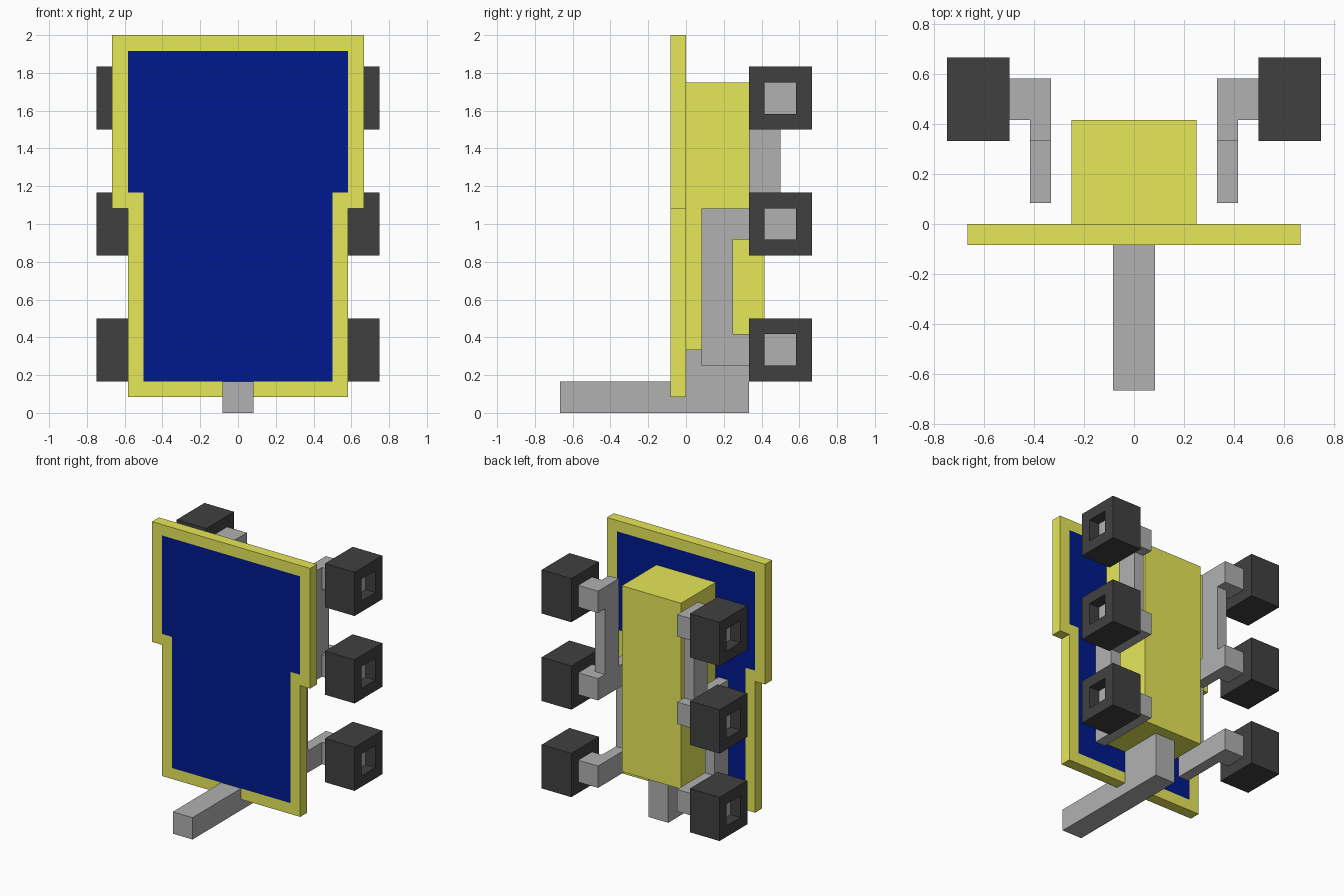
import bpy, bmesh
from mathutils import Vector

if "Cube" in bpy.data.objects:
    bpy.data.objects.remove(bpy.data.objects["Cube"])

U = 1 / 12  # the model sits on a grid of twelfths


def material(name, rgb):
    m = bpy.data.materials.new(name)
    m.diffuse_color = (*rgb, 1)
    m.use_nodes = True
    m.node_tree.nodes["Principled BSDF"].inputs["Base Color"].default_value = m.diffuse_color
    return m


YELLOW = material("yellow", (0.8, 0.8, 0.1))
BLUE = material("deep blue", (0.0, 0.01, 0.27))
GREY = material("grey", (0.44, 0.44, 0.44))
DARK = material("charcoal", (0.0513, 0.0513, 0.0513))


def finish(bm, name, *mats):
    bmesh.ops.recalc_face_normals(bm, faces=bm.faces[:])
    mesh = bpy.data.meshes.new(name)
    bm.to_mesh(mesh)
    bm.free()
    for m in mats:
        mesh.materials.append(m)
    obj = bpy.data.objects.new(name, mesh)
    bpy.context.collection.objects.link(obj)
    return obj


def prism(points, offset):
    """Extruded polygon, with outward normals."""
    bm = bmesh.new()
    face = bm.faces.new([bm.verts.new(Vector(p) * U) for p in points])
    ext = bmesh.ops.extrude_face_region(bm, geom=[face], use_keep_orig=True)
    verts = [g for g in ext["geom"] if isinstance(g, bmesh.types.BMVert)]
    bmesh.ops.translate(bm, verts=verts, vec=Vector(offset) * U)
    bmesh.ops.recalc_face_normals(bm, faces=bm.faces[:])
    bm.normal_update()
    return bm


def side_profile(x0, x1, yz):
    return prism([(x0, y, z) for y, z in yz], (x1 - x0, 0, 0))


def box(x0, x1, y0, y1, z0, z1):
    return side_profile(x0, x1, [(y0, z0), (y1, z0), (y1, z1), (y0, z1)])


# Stepped panel with blue inset faces on front and back
half = [(7, 1), (7, 13), (8, 13), (8, 24)]
outline = half + [(-x, z) for x, z in reversed(half)]
bm = prism([(x, -1, z) for x, z in outline], (0, 1, 0))
broad = [f for f in bm.faces if abs(f.normal.y) > 0.9]
bmesh.ops.inset_individual(bm, faces=broad, thickness=U, use_even_offset=True)
for f in broad:
    f.material_index = 1
finish(bm, "panel", YELLOW, BLUE)

# Rear housing
finish(box(-3, 3, 0, 5, 4, 21), "rear_housing", YELLOW)

# Towing bar with raised rear block
finish(side_profile(-1, 1, [(-8, 0), (4, 0), (4, 4), (0, 4), (0, 2), (-8, 2)]),
       "tow_bar", GREY)

LOWER = [(1, 3), (7, 3), (7, 5), (3, 5), (3, 11), (4, 11), (4, 13), (1, 13)]
UPPER = [(4, 11), (7, 11), (7, 13), (6, 13), (6, 19), (7, 19), (7, 21), (4, 21)]

for s, side in ((1, "right"), (-1, "left")):
    # Suspension brackets
    finish(side_profile(4 * s, 5 * s, LOWER), f"lower_bracket_{side}", GREY)
    finish(side_profile(4 * s, 5 * s, UPPER), f"upper_bracket_{side}", GREY)
    for i, z in enumerate((4, 12, 20)):
        # Axle
        finish(box(5 * s, 6 * s, 5, 7, z - 1, z + 1), f"axle_{side}_{i}", GREY)
        # Square wheel with recessed hub on the outer face
        bm = box(6 * s, 9 * s, 4, 8, z - 2, z + 2)
        hub = [f for f in bm.faces if f.normal.x * s > 0.9]
        bmesh.ops.inset_individual(bm, faces=hub, thickness=U, use_even_offset=True)
        ext = bmesh.ops.extrude_discrete_faces(bm, faces=hub)["faces"]
        for f in ext:
            f.material_index = 1
            bmesh.ops.translate(bm, verts=f.verts[:], vec=(-s * U, 0, 0))
        finish(bm, f"wheel_{side}_{i}", DARK, GREY)
